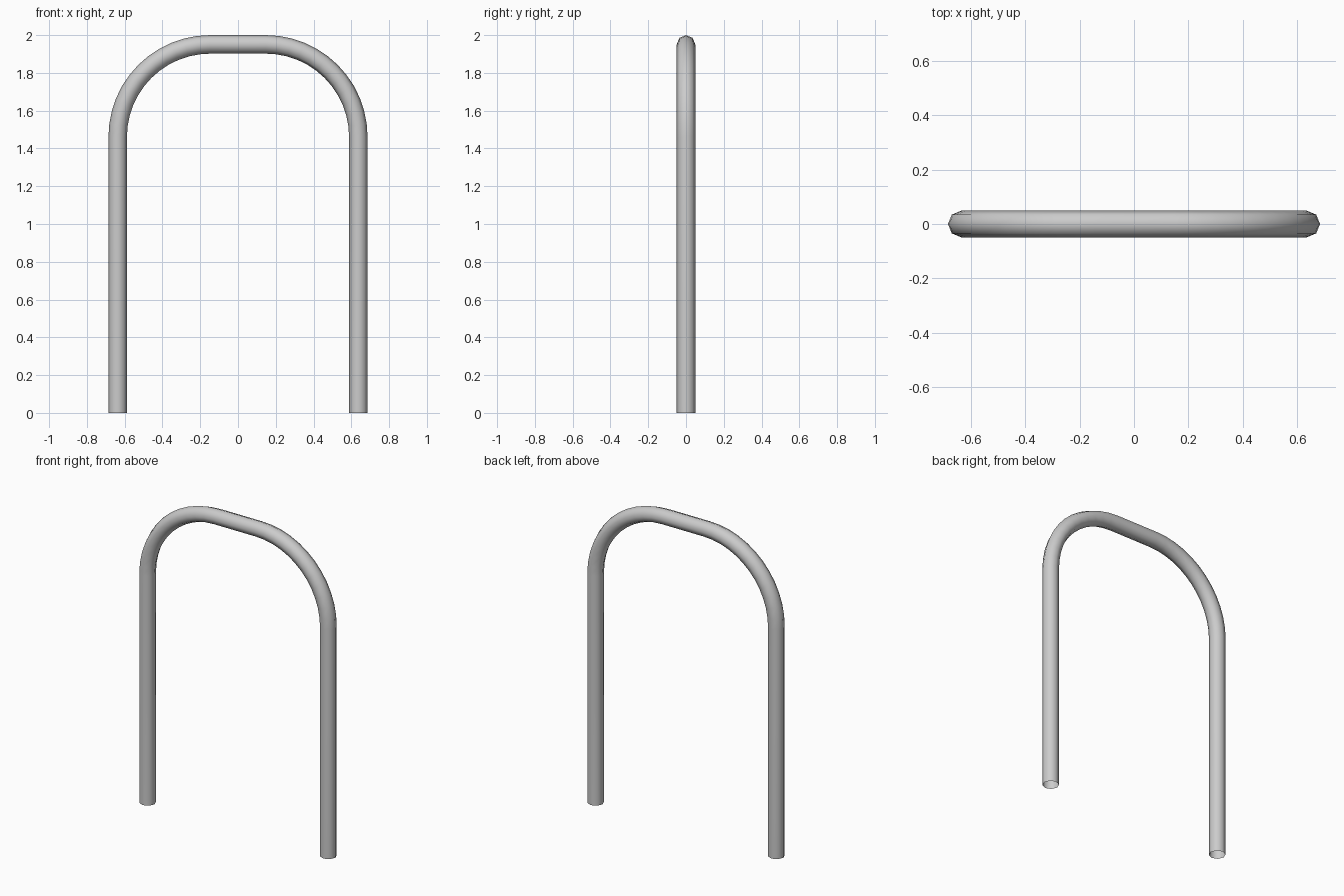
import bpy, bmesh
from math import sin, cos, pi, radians

if "Cube" in bpy.data.objects:
    bpy.data.objects.remove(bpy.data.objects["Cube"])

R = 0.049            # tube radius
SIDES = 8
HALF = 0.637         # centreline half width
TOP = 2.0 - R        # centreline height
BEND = 0.49          # bend radius
STEPS = 12

# Path stations: (x, z, angle of the outward direction)
right = [(HALF, 0.0, 0.0)]
for i in range(STEPS + 1):
    a = (pi / 2) * i / STEPS
    right.append((HALF - BEND + BEND * cos(a), TOP - BEND + BEND * sin(a), a))
path = right + [(-x, z, pi - a) for x, z, a in reversed(right)]

# Open-ended tube swept along the path
bm = bmesh.new()
rings = []
for x, z, a in path:
    ring = []
    for k in range(SIDES):
        t = 2 * pi * k / SIDES
        o = R * cos(t)
        ring.append(bm.verts.new((x + o * cos(a), R * sin(t), z + o * sin(a))))
    rings.append(ring)
for r0, r1 in zip(rings, rings[1:]):
    for k in range(SIDES):
        n = (k + 1) % SIDES
        bm.faces.new((r0[k], r0[n], r1[n], r1[k]))
bmesh.ops.recalc_face_normals(bm, faces=bm.faces)
# keep normals pointing away from the tube centre
f = min(bm.faces, key=lambda f: -f.calc_center_median().x)
if f.normal.x < 0:
    bmesh.ops.reverse_faces(bm, faces=bm.faces)

mesh = bpy.data.meshes.new("bent_tube_hoop")
bm.to_mesh(mesh)
bm.free()
hoop = bpy.data.objects.new("bent_tube_hoop", mesh)
bpy.context.collection.objects.link(hoop)

# Smooth shading
bpy.context.view_layer.objects.active = hoop
hoop.select_set(True)
bpy.ops.object.shade_smooth_by_angle(angle=radians(60))
